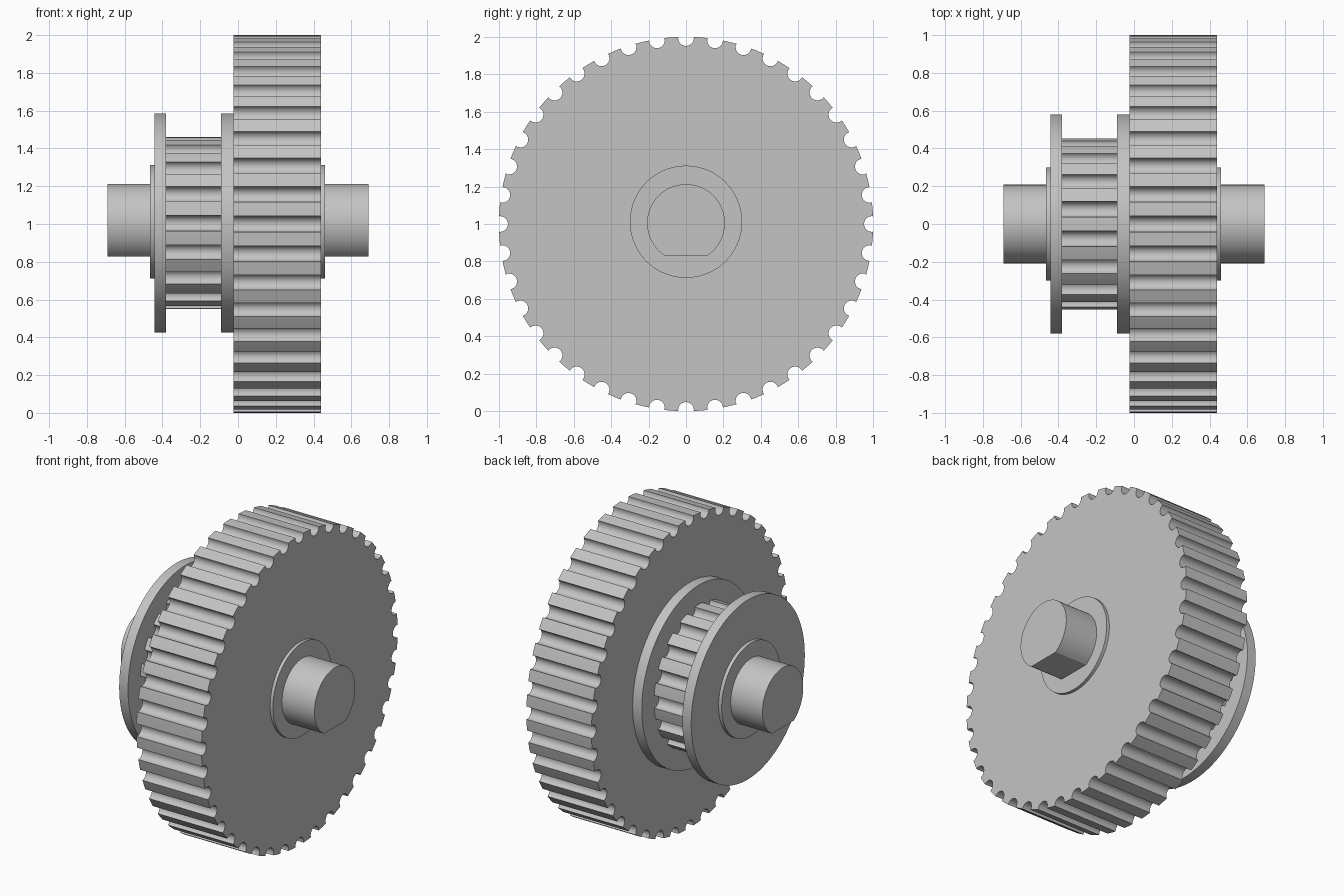
import bpy, bmesh, math

cube = bpy.data.objects.get("Cube")
if cube:
    bpy.data.objects.remove(cube, do_unlink=True)

GREY = (0.55, 0.55, 0.55, 1.0)
mat = bpy.data.materials.new("plain grey")
mat.use_nodes = True
mat.diffuse_color = GREY
mat.node_tree.nodes["Principled BSDF"].inputs["Base Color"].default_value = GREY


def extrude_profile(name, points, x0, x1, cz):
    """Solid made by extruding a (y, z) outline along x."""
    bm = bmesh.new()
    ring = [bm.verts.new((x0, y, z + cz)) for y, z in points]
    cap = bm.faces.new(ring)
    moved = bmesh.ops.extrude_face_region(bm, geom=[cap])["geom"]
    verts = [v for v in moved if isinstance(v, bmesh.types.BMVert)]
    bmesh.ops.translate(bm, verts=verts, vec=(x1 - x0, 0, 0))
    if not any(len(f.verts) == len(points) and abs(f.calc_center_median().x - x0) < 1e-6
               for f in bm.faces):
        bm.faces.new(ring)
    bmesh.ops.recalc_face_normals(bm, faces=bm.faces)
    mesh = bpy.data.meshes.new(name)
    bm.to_mesh(mesh)
    bm.free()
    mesh.materials.append(mat)
    obj = bpy.data.objects.new(name, mesh)
    bpy.context.collection.objects.link(obj)
    bpy.ops.object.select_all(action='DESELECT')
    obj.select_set(True)
    bpy.context.view_layer.objects.active = obj
    bpy.ops.object.shade_smooth_by_angle(angle=math.radians(30))
    return obj


def circle(radius, count=96):
    return [(radius * math.cos(math.tau * i / count),
             radius * math.sin(math.tau * i / count)) for i in range(count)]


def toothed(radius, teeth, groove=0.042, steps=12):
    """Belt-pulley outline: round grooves between flat-topped teeth."""
    points = []
    centre = radius - 0.007
    for k in range(teeth):
        a = math.tau * k / teeth
        for i in range(steps + 1):
            t = math.radians(-100 + 200 * i / steps)
            radial = centre - groove * math.cos(t)
            side = groove * math.sin(t)
            r = min(math.hypot(radial, side), radius)
            b = a + math.atan2(side, radial)
            points.append((r * math.cos(b), r * math.sin(b)))
        # middle of the tooth top
        m = a + math.pi / teeth
        points.append((radius * math.cos(m), radius * math.sin(m)))
    return points


def d_shape(radius, flat, count=64):
    """Round outline with a flat cut along the bottom."""
    start = -math.asin(flat / radius)
    sweep = math.pi + 2 * start
    return [(radius * math.cos(-start + sweep * i / count),
             radius * math.sin(-start + sweep * i / count)) for i in range(count + 1)]


AXIS = 1.005

# toothed wheels
extrude_profile("large_toothed_wheel", toothed(1.0008, 40), -0.025, 0.44, 1.0)
extrude_profile("small_toothed_wheel", toothed(0.455, 18), -0.385, -0.085, AXIS)

# flanges either side of the small wheel
extrude_profile("inner_flange", circle(0.58), -0.09, -0.02, AXIS)
extrude_profile("outer_flange", circle(0.58), -0.443, -0.38, AXIS)

# raised hub rings
extrude_profile("left_hub_ring", circle(0.30), 0.43, 0.46, AXIS + 0.007)
extrude_profile("right_hub_ring", circle(0.30), -0.465, -0.43, AXIS + 0.007)

# D-shaped shaft with its flat facing down
shaft_flat = 0.176
half = math.asin(shaft_flat / 0.208)
outline = [(0.208 * math.cos(-half + (math.pi + 2 * half) * i / 64),
            0.208 * math.sin(-half + (math.pi + 2 * half) * i / 64)) for i in range(65)]
extrude_profile("shaft", outline, -0.692, 0.692, AXIS)
